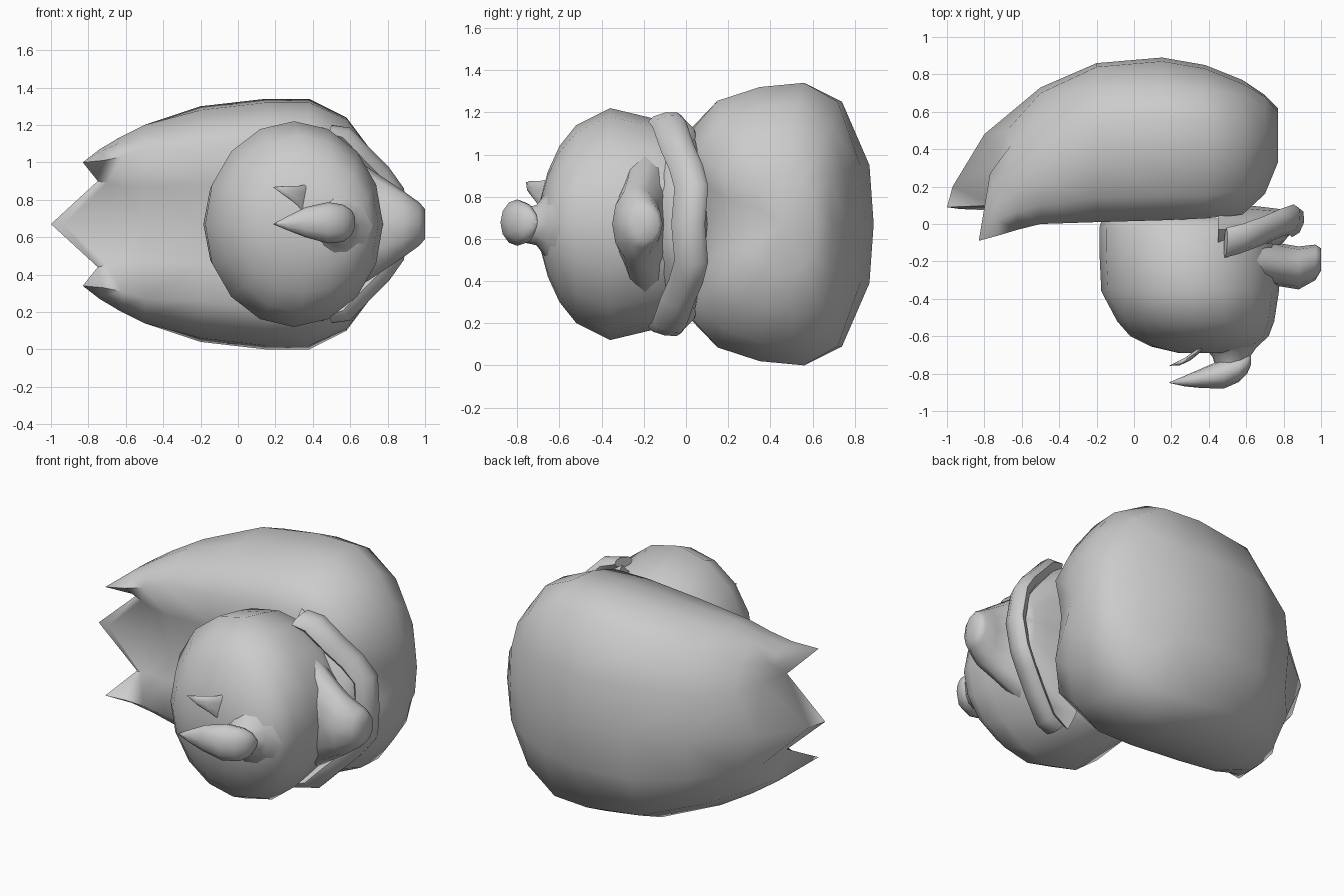
import bpy, bmesh, math
from mathutils import Vector

if "Cube" in bpy.data.objects:
    bpy.data.objects.remove(bpy.data.objects["Cube"])

ZC = 0.67  # height of the mirror plane
grey = bpy.data.materials.new("grey")
grey.diffuse_color = (0.6, 0.6, 0.6, 1)
grey.use_nodes = True
grey.node_tree.nodes["Principled BSDF"].inputs["Base Color"].default_value = grey.diffuse_color


def loft(name, rings, cap_start=True):
    """Skin closed rings of equal length and cap the ends."""
    bm = bmesh.new()
    rows = [[bm.verts.new(p) for p in r] for r in rings]
    n = len(rows[0])
    for a, b in zip(rows, rows[1:]):
        for i in range(n):
            j = (i + 1) % n
            bm.faces.new((a[i], a[j], b[j], b[i]))
    for row in ([rows[0]] if cap_start else []) + [rows[-1]]:
        c = bm.verts.new(sum((v.co for v in row), Vector()) / n)
        for i in range(n):
            bm.faces.new((row[i], row[(i + 1) % n], c))
    bmesh.ops.remove_doubles(bm, verts=bm.verts, dist=0.001)
    bmesh.ops.triangulate(bm, faces=bm.faces)
    bmesh.ops.recalc_face_normals(bm, faces=bm.faces)
    me = bpy.data.meshes.new(name)
    bm.to_mesh(me)
    bm.free()
    ob = bpy.data.objects.new(name, me)
    bpy.context.collection.objects.link(ob)
    me.materials.append(grey)
    bpy.ops.object.select_all(action='DESELECT')
    ob.select_set(True)
    bpy.context.view_layer.objects.active = ob
    bpy.ops.object.shade_smooth_by_angle(angle=math.radians(65))
    return ob


def oval(c, u, v, n=12):
    """Ring around c spanned by half-axes u and v."""
    c, u, v = Vector(c), Vector(u), Vector(v)
    return [c + u * math.cos(2 * math.pi * i / n) + v * math.sin(2 * math.pi * i / n)
            for i in range(n)]


def mirrored(half):
    """Half section (back centre to front centre) closed across the mirror plane."""
    up = [(x, y, ZC + h) for x, y, h in half]
    down = [(x, y, ZC - h) for x, y, h in half[-2:0:-1]]
    return up + down


# Hair: sections of back centre, back, crease, crown, crown front, side, front edge
hair = [
    (-0.50, [(.73, 0), (.70, .25), (.55, .46), (.38, .53), (.22, .53), (.10, .49), (.00, .40)]),
    (-0.20, [(.86, 0), (.84, .28), (.73, .54), (.52, .63), (.32, .61), (.14, .55), (.01, .41)]),
    (0.15, [(.89, 0), (.87, .28), (.74, .58), (.56, .67), (.35, .65), (.15, .585), (.02, .45)]),
    (0.38, [(.85, 0), (.83, .27), (.72, .58), (.56, .67), (.35, .65), (.15, .585), (.03, .45)]),
    (0.58, [(.77, 0), (.75, .25), (.69, .46), (.52, .57), (.35, .56), (.18, .50), (.05, .37)]),
    (0.70, [(.69, 0), (.68, .22), (.62, .35), (.50, .41), (.38, .40), (.27, .35), (.16, .25)]),
    (0.77, [(.62, 0), (.60, .15), (.55, .20), (.48, .24), (.43, .23), (.38, .20), (.33, .13)]),
]
# Three pointed locks at the tail
tip, mid, notch = (-.83, -.09, .33), (-1, .09, 0), (-.75, .10, .23)
rings = [
    mirrored([mid, notch, tip, tip, tip, tip, tip, notch, mid]),
    mirrored([(-.97, .20, 0), (-.73, .32, .25), (-.77, .27, .35), (-.75, .20, .39),
              (-.74, .10, .40), (-.73, .02, .39), (-.72, -.06, .34), (-.70, .07, .22),
              (-.93, .08, 0)]),
    mirrored([(-.80, .48, 0), (-.68, .50, .25), (-.66, .42, .40), (-.64, .28, .46),
              (-.63, .18, .465), (-.62, .07, .44), (-.62, -.03, .36), (-.62, .06, .20),
              (-.66, .08, 0)]),
]
for x, pts in hair:
    f, h = pts[-1]
    half = pts + [(f + .03, h * .5), (f + .05, 0)]
    rings.append(mirrored([(x, y, z) for y, z in half]))
loft("hair", rings, cap_start=False)

# Face: ovals stacked toward the front
loft("face", [oval((cx, y, ZC), (rx, 0, 0), (0, 0, rz), 16) for y, cx, rx, rz in (
    (.03, .27, .44, .42), (-.02, .29, .475, .46), (-.15, .295, .48, .50),
    (-.36, .30, .475, .55), (-.52, .33, .42, .47), (-.60, .35, .37, .37),
    (-.655, .37, .28, .25), (-.69, .39, .15, .12))])

# Nose: swollen teardrop across the front, on a flared neck
loft("nose", [oval((x, y, z), (0, ry, 0), (0, 0, rz)) for x, y, z, ry, rz in (
    (.19, -.848, .67, .002, .002), (.27, -.84, .675, .028, .04),
    (.36, -.825, .68, .052, .08), (.48, -.80, .677, .08, .11),
    (.56, -.775, .675, .07, .10), (.605, -.75, .677, .05, .07),
    (.625, -.73, .68, .025, .03))])
loft("nose_neck", [oval((x, y, .665), (rx, 0, 0), (0, 0, rz)) for y, x, rx, rz in (
    (-.78, .52, .08, .08), (-.71, .52, .10, .095), (-.66, .515, .14, .16),
    (-.60, .51, .21, .22))])

# Small spike above the nose
loft("small_spike", [oval(c, (r * .5, r * .7, 0), (0, 0, r)) for c, r in (
    ((.19, -.757, .867), .002), ((.26, -.735, .845), .03),
    ((.33, -.69, .82), .055), ((.40, -.62, .79), .10))])

# Ear rim: flattened band arching out from the side of the head
rim = [(.49, -.10, .50), (.57, -.08, .475), (.68, -.04, .36), (.77, .0, .27),
       (.84, .025, .175), (.86, .01, 0)]
path = [(x, y, ZC + h) for x, y, h in rim] + [(x, y, ZC - h) for x, y, h in rim[-2::-1]]
ear = []
for i, c in enumerate(path):
    a, b = Vector(path[max(i - 1, 0)]), Vector(path[min(i + 1, len(path) - 1)])
    t = (b - a).normalized()
    side = t.cross(Vector((0, 1, 0))).normalized()
    w = .03 if i in (0, len(path) - 1) else .05
    ear.append(oval(c, side * w, Vector((0, .08, 0)) + side * .015, 8))
loft("ear_rim", ear)

# Ear web: fills between the rim and the head
loft("ear_web", [oval((x, y, ZC), (0, ry, 0), (0, 0, rz)) for x, y, ry, rz in (
    (.45, -.03, .14, .52), (.60, -.03, .13, .42), (.70, -.03, .12, .32),
    (.78, -.02, .10, .22), (.83, 0, .06, .14))])

# Ear knob: broad lobe in front of the rim
loft("ear_knob", [oval((x, y, ZC), (0, ry, 0), (0, 0, rz)) for x, y, ry, rz in (
    (.55, -.18, .16, .38), (.70, -.20, .13, .30), (.79, -.22, .115, .24),
    (.88, -.235, .115, .18), (.97, -.205, .095, .115), (1.0, -.19, .06, .08))])
